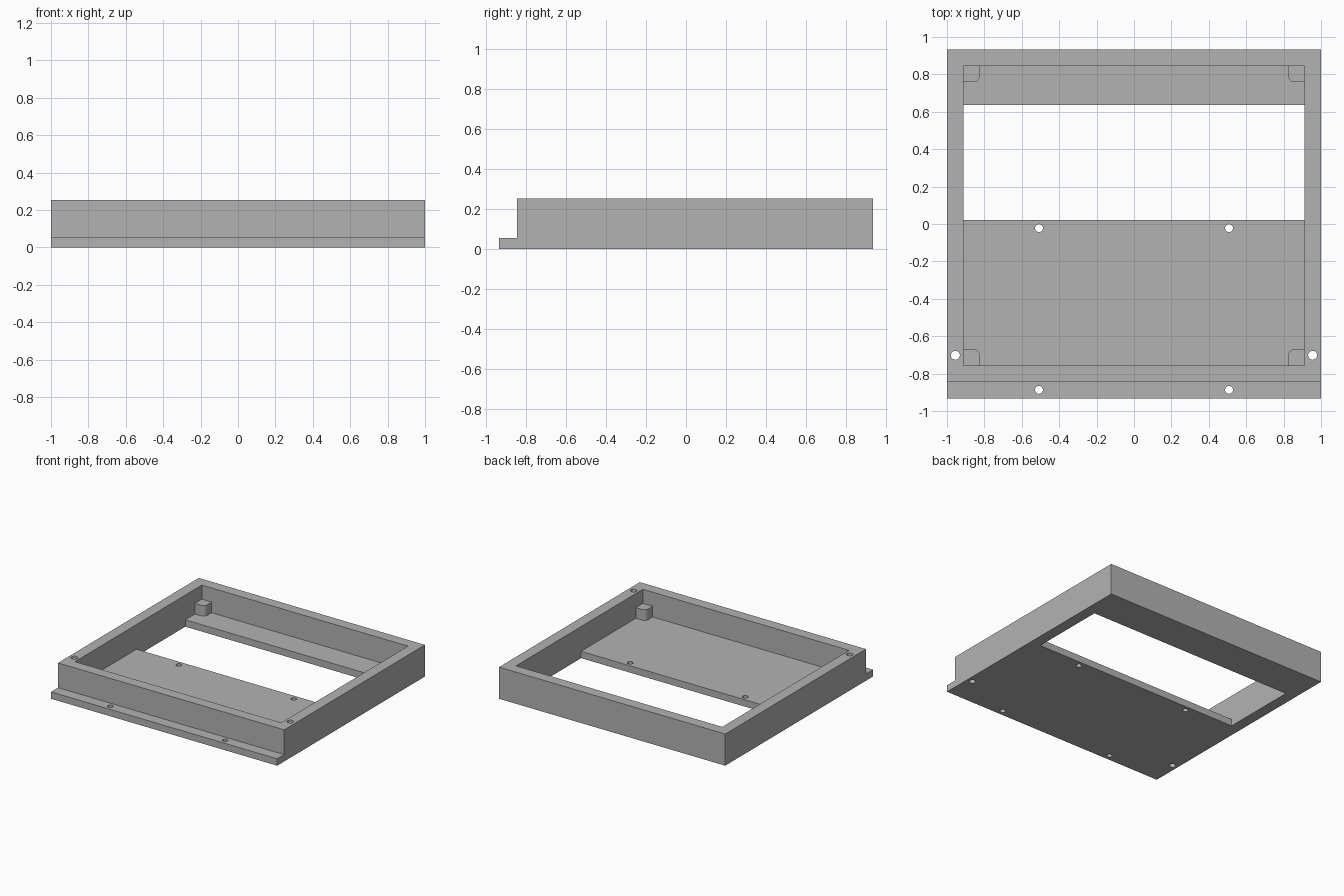
import bpy, bmesh, math

if "Cube" in bpy.data.objects:
    bpy.data.objects.remove(bpy.data.objects["Cube"], do_unlink=True)

grey = bpy.data.materials.new("plain grey")
grey.use_nodes = True
colour = (0.45, 0.45, 0.45, 1)
grey.diffuse_color = colour
grey.node_tree.nodes["Principled BSDF"].inputs["Base Color"].default_value = colour

# Main sizes
HALF_X, HALF_Y, HEIGHT = 1.0, 0.933, 0.253
WALL, FLOOR, POST_TOP = 0.088, 0.055, 0.14
FRONT = -0.845                       # outer face of the front wall
IN_X, IN_BACK, IN_FRONT = HALF_X - WALL, HALF_Y - WALL, FRONT + WALL
WIN_FRONT, WIN_BACK = 0.022, 0.637   # floor opening


def prism(name, points, place, low, high):
    """Extrude a 2D outline from low to high; place maps (a, b, depth) to xyz."""
    bm = bmesh.new()
    face = bm.faces.new([bm.verts.new(place(a, b, low)) for a, b in points])
    ext = bmesh.ops.extrude_face_region(bm, geom=[face])
    for v in ext["geom"]:
        if isinstance(v, bmesh.types.BMVert):
            v.co = place(*flat(v.co, place), high)
    bmesh.ops.recalc_face_normals(bm, faces=bm.faces)
    mesh = bpy.data.meshes.new(name)
    bm.to_mesh(mesh)
    bm.free()
    mesh.materials.append(grey)
    obj = bpy.data.objects.new(name, mesh)
    bpy.context.collection.objects.link(obj)
    return obj


def along_x(a, b, depth):
    return (depth, a, b)


def along_z(a, b, depth):
    return (a, b, depth)


def flat(co, place):
    return (co.y, co.z) if place is along_x else (co.x, co.y)


def cut(target, cutter):
    cutter.hide_render = True
    mod = target.modifiers.new("cut", "BOOLEAN")
    mod.operation, mod.solver, mod.object = "DIFFERENCE", "EXACT", cutter
    bpy.context.view_layer.objects.active = target
    bpy.ops.object.modifier_apply(modifier=mod.name)
    bpy.data.objects.remove(cutter, do_unlink=True)


# Tray body with the low front lip, as one side profile
tray = prism("tray_frame", [
    (-HALF_Y, 0), (HALF_Y, 0), (HALF_Y, HEIGHT),
    (FRONT, HEIGHT), (FRONT, FLOOR), (-HALF_Y, FLOOR)],
    along_x, -HALF_X, HALF_X)

# Inner pocket and floor opening, as one stepped profile
cut(tray, prism("pocket_cutter", [
    (IN_FRONT, FLOOR), (WIN_FRONT, FLOOR), (WIN_FRONT, -0.1),
    (WIN_BACK, -0.1), (WIN_BACK, FLOOR), (IN_BACK, FLOOR),
    (IN_BACK, 0.4), (IN_FRONT, 0.4)],
    along_x, -IN_X, IN_X))

# Screw holes through the floor, the lip and the side walls
for side in (-1, 1):
    for x, y, r in ((0.508, -0.022, 0.021), (0.508, -0.887, 0.021),
                    (0.955, -0.702, 0.024)):
        turns = [2 * math.pi * i / 24 for i in range(24)]
        ring = [(side * x + r * math.cos(t), y + r * math.sin(t)) for t in turns]
        cut(tray, prism("hole_cutter", ring, along_z, -0.1, 0.4))

# Corner posts, each rounded on its free corner
SIZE, ROUND = 0.087, 0.032
for x_name, sx in (("right", -1), ("left", 1)):
    for y_name, y0, sy in (("front", IN_FRONT, 1), ("back", IN_BACK, -1)):
        outline = [(0, 0), (SIZE, 0)]
        for i in range(9):
            t = math.pi / 2 * i / 8
            outline.append((SIZE - ROUND + ROUND * math.cos(t),
                            SIZE - ROUND + ROUND * math.sin(t)))
        outline.append((0, SIZE))
        points = [(sx * (IN_X - a), y0 + sy * b) for a, b in outline]
        prism(f"{y_name}_{x_name}_post", points, along_z, FLOOR, POST_TOP)

# Smooth the round surfaces and keep the edges sharp
bpy.ops.object.select_all(action="DESELECT")
for obj in bpy.context.collection.objects:
    if obj.type == "MESH" and (obj is tray or obj.name == tray.name or obj.name.endswith("_post")):
        obj.select_set(True)
bpy.context.view_layer.objects.active = tray
bpy.ops.object.shade_smooth_by_angle(angle=math.radians(30))
